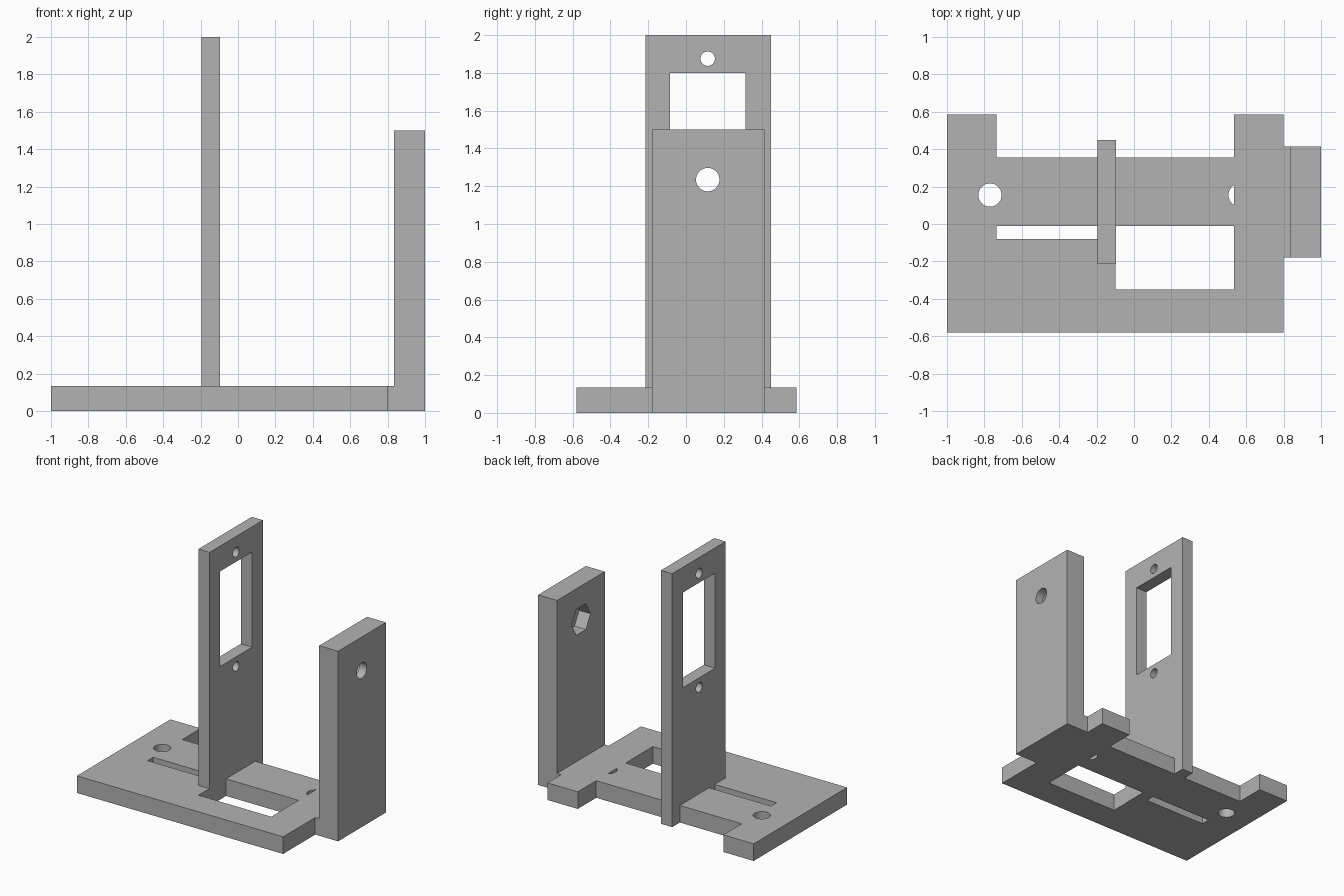
import bpy
import bmesh
from math import pi
from mathutils import Matrix, Vector

default = bpy.data.objects.get("Cube")
if default:
    bpy.data.objects.remove(default, do_unlink=True)

grey = bpy.data.materials.new("plain grey")
grey.use_nodes = True
COLOUR = (0.45, 0.45, 0.45, 1)
grey.diffuse_color = COLOUR
grey.node_tree.nodes["Principled BSDF"].inputs["Base Color"].default_value = COLOUR


def add_object(name, bm):
    mesh = bpy.data.meshes.new(name)
    bm.to_mesh(mesh)
    bm.free()
    mesh.materials.append(grey)
    obj = bpy.data.objects.new(name, mesh)
    bpy.context.collection.objects.link(obj)
    return obj


def box(name, x, y, z):
    """Box from (min, max) pairs."""
    bm = bmesh.new()
    low, high = map(Vector, zip(x, y, z))
    bmesh.ops.create_cube(bm, size=1, matrix=Matrix.Translation((low + high) / 2)
                          @ Matrix.Diagonal((*(high - low), 1)))
    return add_object(name, bm)


def cylinder(name, centre, radius, depth, axis="Z", sides=48):
    bm = bmesh.new()
    turn = Matrix.Rotation(pi / 2, 4, "Y") if axis == "X" else Matrix()
    bmesh.ops.create_cone(bm, cap_ends=True, segments=sides, radius1=radius,
                          radius2=radius, depth=depth,
                          matrix=Matrix.Translation(centre) @ turn)
    return add_object(name, bm)


def cut(target, *cutters):
    """Subtract each cutter from the target, then discard it."""
    bpy.context.view_layer.objects.active = target
    for cutter in cutters:
        mod = target.modifiers.new("cut", "BOOLEAN")
        mod.operation = "DIFFERENCE"
        mod.solver = "EXACT"
        mod.object = cutter
        bpy.ops.object.modifier_apply(modifier=mod.name)
        bpy.data.objects.remove(cutter, do_unlink=True)


BASE = (0, 0.135)
THROUGH = (-0.1, 0.3)
PLATE_X, PLATE_Y = (-0.195, -0.097), (-0.215, 0.45)
HOLE_Y = 0.115

# Base panel: rear notch, window, slot, two holes and a seat for the upright
base = box("base_panel", (-1, 0.535), (-0.58, 0.585), BASE)
cut(base,
    box("rear_notch", (-0.735, 0.7), (0.355, 0.8), THROUGH),
    box("window", (-0.1, 0.7), (-0.35, -0.01), THROUGH),
    box("slot", (-0.735, -0.15), (-0.08, -0.01), THROUGH),
    box("upright_seat", PLATE_X, PLATE_Y, THROUGH),
    cylinder("left_hole", (-0.77, 0.155, 0), 0.062, 1),
    cylinder("right_hole", (0.567, 0.155, 0), 0.062, 1))

# End block and the bridge to the end plate
box("end_block", (0.535, 0.8), (-0.58, 0.585), BASE)
END_Y = (-0.18, 0.415)
box("bridge", (0.8, 0.835), END_Y, BASE)

# End plate: round hole with a hexagonal nut pocket on the inner face
end_plate = box("end_plate", (0.835, 1), END_Y, (0, 1.5))
pocket = cylinder("nut_pocket", (0.835, HOLE_Y, 1.235), 0.118, 0.2, "X", 6)
pocket.data.update()
# Keep two corners of the hexagon level
if max(v.co.z for v in pocket.data.vertices) > 1.235 + 0.11:
    centre = Matrix.Translation((0.835, HOLE_Y, 1.235))
    pocket.data.transform(centre @ Matrix.Rotation(pi / 6, 4, "X") @ centre.inverted())
cut(end_plate, pocket,
    cylinder("bolt_hole", (0.9, HOLE_Y, 1.235), 0.062, 1, "X"))

# Tall upright: rectangular opening with a screw hole above and below
upright = box("upright_plate", PLATE_X, PLATE_Y, (0, 2))
cut(upright,
    box("opening", (-0.4, 0.1), (-0.085, 0.315), (1.05, 1.8)),
    *[cylinder("screw_hole", (-0.15, HOLE_Y, z), 0.038, 0.6, "X", 32)
      for z in (0.975, 1.875)])

# Smooth the holes while keeping edges sharp
bpy.ops.object.select_all(action="DESELECT")
for obj in (base, end_plate, upright):
    obj.select_set(True)
bpy.context.view_layer.objects.active = base
bpy.ops.object.shade_smooth_by_angle(angle=pi / 6)
